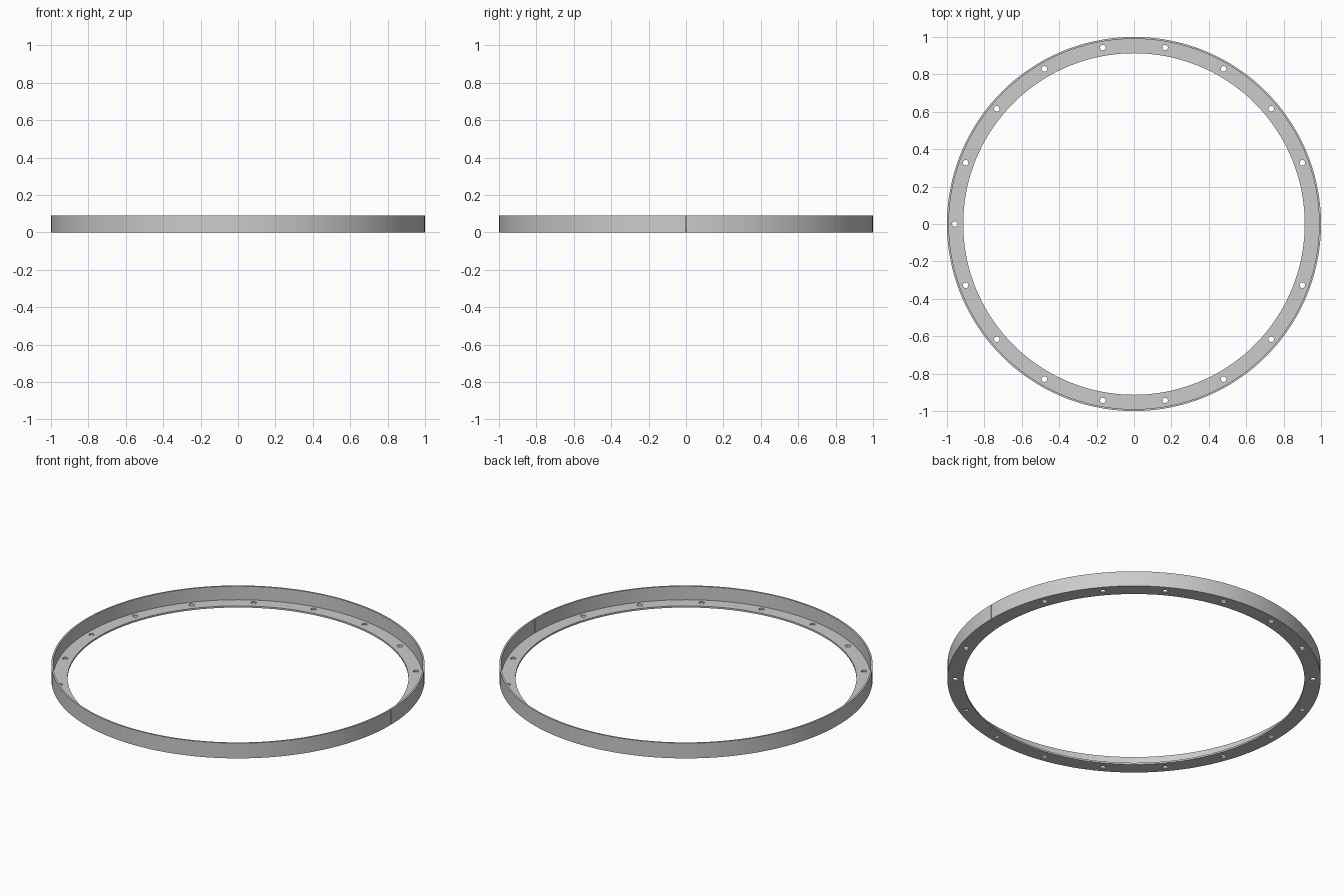
import bpy, bmesh, math
from mathutils import Matrix

if "Cube" in bpy.data.objects:
    bpy.data.objects.remove(bpy.data.objects["Cube"])

SEGMENTS = 144
HEIGHT, WALL, FLOOR = 0.09, 0.01, 0.01
OUTER, INNER = 1.0, 0.913
HOLE_RING, HOLE_RADIUS = 0.958, 0.015


def make_object(name, bm):
    bmesh.ops.recalc_face_normals(bm, faces=bm.faces)
    mesh = bpy.data.meshes.new(name)
    bm.to_mesh(mesh)
    bm.free()
    obj = bpy.data.objects.new(name, mesh)
    bpy.context.collection.objects.link(obj)
    return obj


# L-shaped section (flat flange and thin upright wall) turned into a ring
profile = [(INNER, 0), (OUTER, 0), (OUTER, HEIGHT), (OUTER - WALL, HEIGHT),
           (OUTER - WALL, FLOOR), (INNER, FLOOR)]
bm = bmesh.new()
rings = []
for i in range(SEGMENTS):
    a = 2 * math.pi * i / SEGMENTS
    rings.append([bm.verts.new((r * math.cos(a), r * math.sin(a), z)) for r, z in profile])
for i in range(SEGMENTS):
    here, there = rings[i], rings[(i + 1) % SEGMENTS]
    for j in range(len(profile)):
        k = (j + 1) % len(profile)
        bm.faces.new((here[j], there[j], there[k], here[k]))
ring = make_object("flanged_ring", bm)

# Bolt holes every 20 degrees, with none at the wall seam
bm = bmesh.new()
for i in range(1, 18):
    a = math.radians(20 * i)
    place = Matrix.Translation((HOLE_RING * math.cos(a), HOLE_RING * math.sin(a), 0))
    bmesh.ops.create_cone(bm, cap_ends=True, segments=20, radius1=HOLE_RADIUS,
                          radius2=HOLE_RADIUS, depth=0.06, matrix=place)
# Hairline seam in the wall at +x
bmesh.ops.create_cube(bm, size=1, matrix=Matrix.Translation((1.008, 0, 0.05))
                      @ Matrix.Diagonal((0.04, 0.004, 0.2, 1)))
cutter = make_object("hole_cutter", bm)
cutter.hide_render = True
cutter.hide_set(True)

cut = ring.modifiers.new("holes", 'BOOLEAN')
cut.operation = 'DIFFERENCE'
cut.solver = 'EXACT'
cut.object = cutter

# Smooth the curved faces, keep the corners sharp
bpy.context.view_layer.objects.active = ring
ring.select_set(True)
bpy.ops.object.modifier_apply(modifier=cut.name)
bpy.data.objects.remove(cutter)
bpy.ops.object.shade_smooth_by_angle(angle=math.radians(30))
